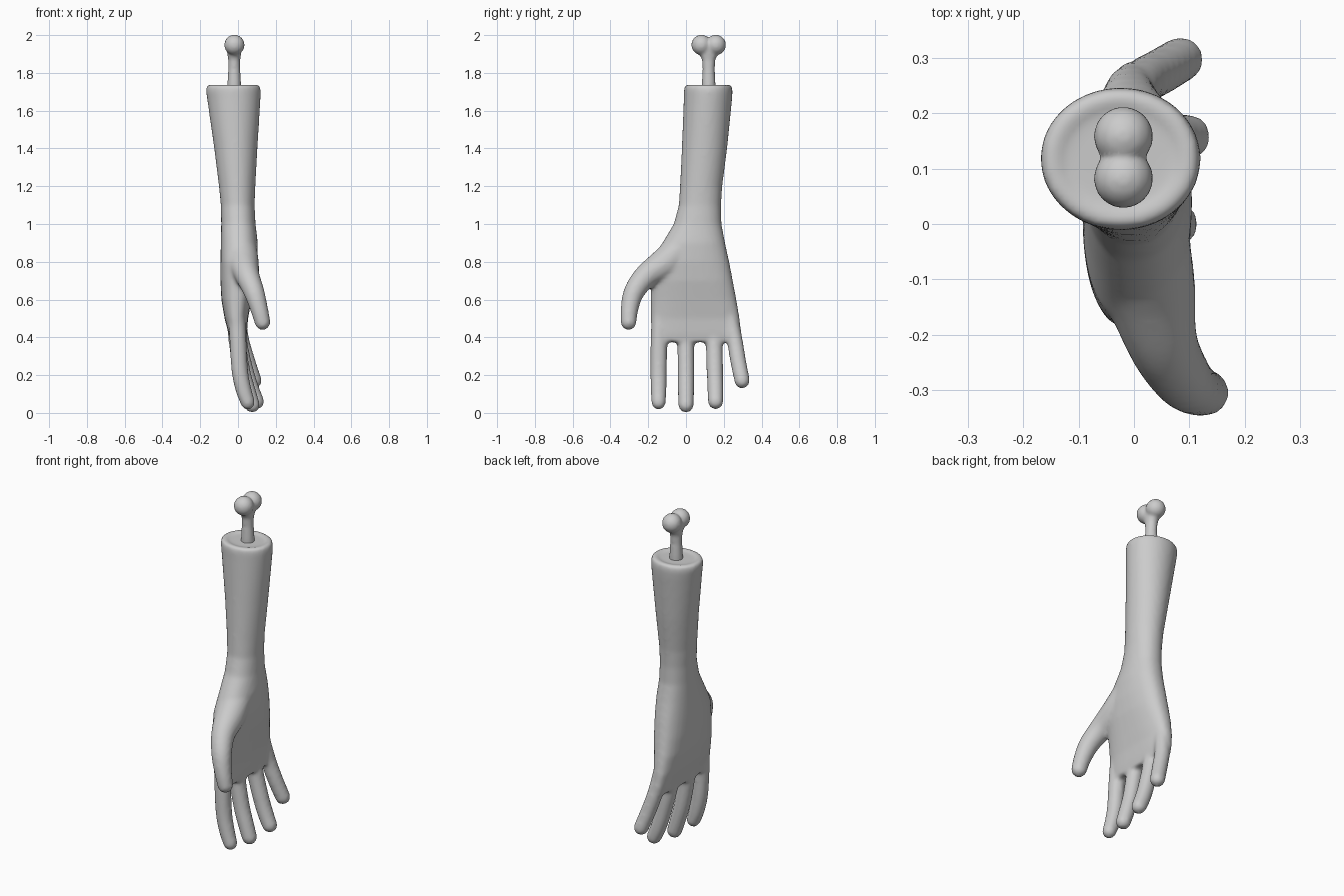
import bpy, bmesh, math
from mathutils import Vector

SIDES = 32


def loft(bm, rings):
    """Skin closed rings of points and cap both ends."""
    loops = [[bm.verts.new(p) for p in ring] for ring in rings]
    for a, b in zip(loops, loops[1:]):
        for i in range(SIDES):
            j = (i + 1) % SIDES
            bm.faces.new((a[i], a[j], b[j], b[i]))
    bm.faces.new(loops[0][::-1])
    bm.faces.new(loops[-1])


def section(z, x0, x1, y0, y1, power=2.0):
    """Horizontal superellipse between the given x and y limits."""
    ring = []
    for i in range(SIDES):
        a = 2 * math.pi * i / SIDES
        c, s = math.cos(a), math.sin(a)
        ring.append(((x0 + x1) / 2 + (x1 - x0) / 2 * math.copysign(abs(c) ** (2 / power), c),
                     (y0 + y1) / 2 + (y1 - y0) / 2 * math.copysign(abs(s) ** (2 / power), s), z))
    return ring


def catmull(pts, steps=6):
    p = [2 * pts[0] - pts[1]] + pts + [2 * pts[-1] - pts[-2]]
    out = []
    for i in range(1, len(p) - 2):
        a, b, c, d = p[i - 1:i + 3]
        for k in range(steps):
            t = k / steps
            out.append(0.5 * (2 * b + (c - a) * t + (2 * a - 5 * b + 4 * c - d) * t * t
                              + (3 * b - a - 3 * c + d) * t ** 3))
    return out + [pts[-1]]


def digit(bm, stations):
    """Round tube through (x, y, z, radius) stations with a domed tip."""
    path = catmull([Vector(s) for s in stations])
    rings = []

    def ring(centre, t, r):
        u = (Vector((1, 0, 0)) - t * t.x).normalized()
        v = t.cross(u)
        rings.append([centre + r * (u * math.cos(2 * math.pi * i / SIDES)
                                    + v * math.sin(2 * math.pi * i / SIDES))
                      for i in range(SIDES)])

    for i, p in enumerate(path):
        t = (path[min(i + 1, len(path) - 1)] - path[max(i - 1, 0)]).to_3d().normalized()
        ring(p.to_3d(), t, p.w)
    end, r = path[-1].to_3d(), path[-1].w
    for k in range(1, 6):
        a = math.radians(16.5 * k)
        ring(end + t * r * math.sin(a), t, r * math.cos(a))
    loft(bm, rings)


def finish(bm, name, voxel, smooth):
    bmesh.ops.recalc_face_normals(bm, faces=bm.faces)
    mesh = bpy.data.meshes.new(name)
    bm.to_mesh(mesh)
    bm.free()
    mesh.shade_smooth()
    ob = bpy.data.objects.new(name, mesh)
    bpy.context.collection.objects.link(ob)
    m = ob.modifiers.new("fuse", 'REMESH')
    m.mode = 'VOXEL'
    m.voxel_size = voxel
    m.use_smooth_shade = True
    m = ob.modifiers.new("soften", 'SMOOTH')
    m.factor = 0.5
    m.iterations = smooth
    return ob


# Forearm and palm, from the cut end down to the knuckles
bm = bmesh.new()
arm = [
    (1.728, -0.125, 0.075, 0.03, 0.205, 2),
    (1.737, -0.140, 0.090, 0.015, 0.22, 2),
    (1.740, -0.155, 0.105, 0.002, 0.233, 2),
    (1.730, -0.167, 0.117, -0.008, 0.243, 2),
    (1.705, -0.170, 0.121, -0.011, 0.247, 2),
    (1.66, -0.163, 0.119, -0.012, 0.244, 2),
    (1.40, -0.126, 0.103, -0.022, 0.218, 2),
    (1.20, -0.101, 0.092, -0.032, 0.192, 2),
    (1.10, -0.091, 0.088, -0.038, 0.186, 2.1),
    (1.00, -0.089, 0.093, -0.065, 0.188, 2.2),
    (0.90, -0.091, 0.105, -0.125, 0.207, 2.3),
    (0.80, -0.093, 0.103, -0.180, 0.229, 2.4),
    (0.70, -0.093, 0.092, -0.186, 0.248, 2.5),
    (0.60, -0.088, 0.072, -0.187, 0.267, 2.6),
    (0.50, -0.071, 0.053, -0.187, 0.284, 2.8),
    (0.42, -0.050, 0.047, -0.184, 0.294, 3),
    (0.375, -0.040, 0.040, -0.180, 0.292, 3),
]
loft(bm, [section(*s) for s in arm])

# Four fingers and the thumb
digits = [
    [(-0.01, -0.135, 0.58, .045), (0.0, -0.143, 0.38, .045), (0.010, -0.145, 0.22, .044),
     (0.030, -0.145, 0.12, .042), (0.052, -0.145, 0.055, .038)],
    [(-0.02, 0.01, 0.58, .045), (-0.005, 0.0, 0.38, .045), (0.022, 0.0, 0.22, .044),
     (0.050, 0.0, 0.12, .043), (0.075, 0.0, 0.042, .041)],
    [(-0.02, 0.13, 0.58, .045), (0.003, 0.148, 0.38, .045), (0.040, 0.153, 0.22, .044),
     (0.072, 0.156, 0.12, .043), (0.098, 0.157, 0.060, .041)],
    [(-0.01, 0.215, 0.58, .042), (0.015, 0.255, 0.40, .042), (0.048, 0.275, 0.28, .042),
     (0.085, 0.297, 0.170, .041)],
    [(0.01, 0.0, 0.90, .085), (0.025, -0.10, 0.80, .085), (0.05, -0.21, 0.725, .065),
     (0.085, -0.275, 0.64, .055), (0.112, -0.299, 0.55, .047), (0.130, -0.304, 0.48, .042)],
]
for d in digits:
    digit(bm, d)
finish(bm, "arm_and_hand", 0.01, 10)

# Bone: flared shaft with a double knob
bm = bmesh.new()
shaft = [(1.66, .037, .037), (1.75, .036, .036), (1.82, .032, .032),
         (1.87, .032, .035), (1.91, .038, .055), (1.95, .040, .06)]
loft(bm, [section(z, -.02 - rx, -.02 + rx, .12 - ry, .12 + ry) for z, rx, ry in shaft])
for y in (0.082, 0.158):
    ret = bmesh.ops.create_uvsphere(bm, u_segments=24, v_segments=16, radius=0.054)
    bmesh.ops.translate(bm, verts=ret["verts"], vec=(-0.019, y, 1.948))
finish(bm, "bone", 0.008, 6)
